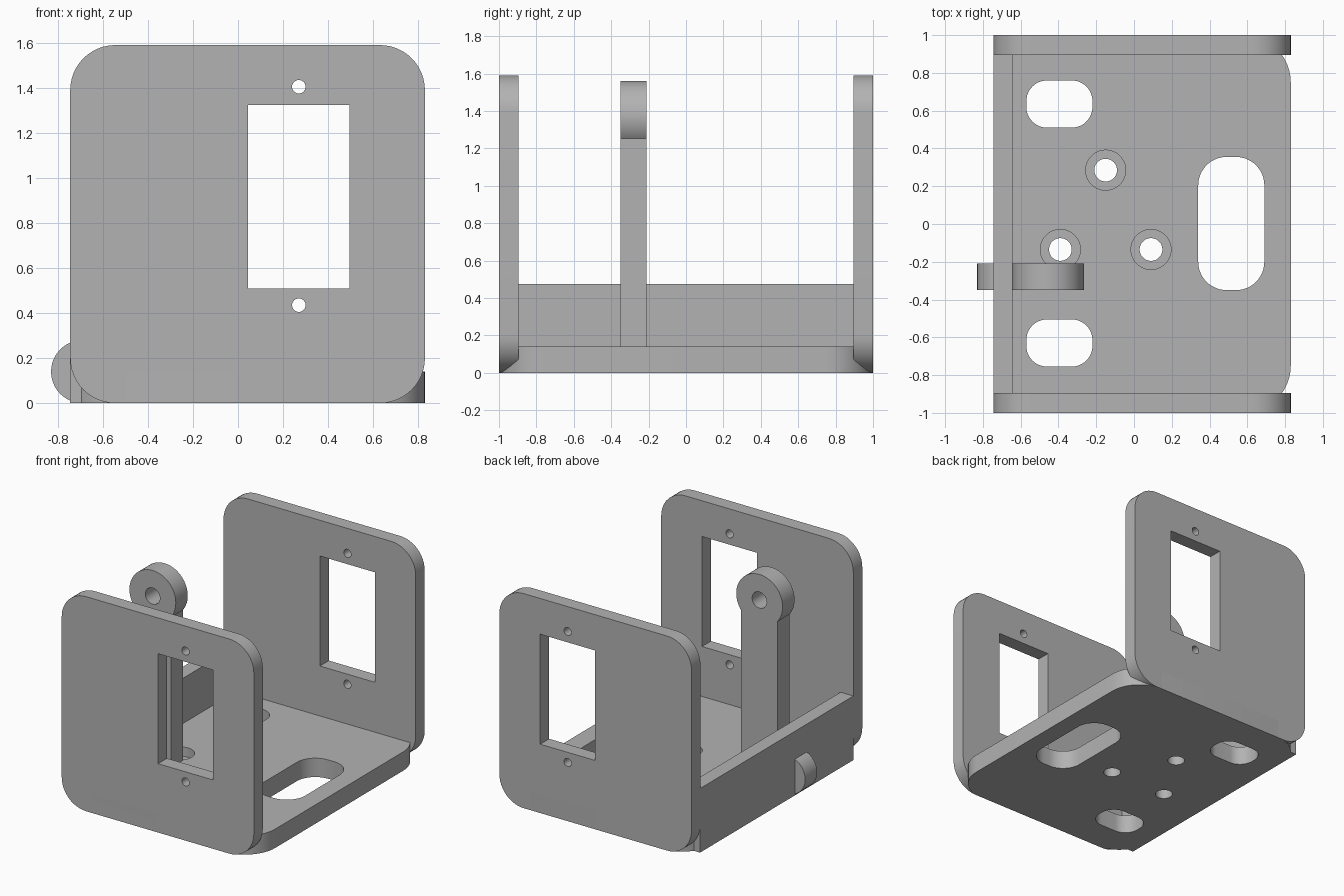
import bpy, bmesh
from math import cos, sin, pi, radians
from mathutils import Matrix

if "Cube" in bpy.data.objects:
    bpy.data.objects.remove(bpy.data.objects["Cube"])

grey = bpy.data.materials.new("light grey plastic")
grey.use_nodes = True
color = (0.45, 0.45, 0.45, 1)
grey.diffuse_color = color
grey.node_tree.nodes["Principled BSDF"].inputs["Base Color"].default_value = color

UPRIGHT = Matrix.Rotation(radians(90), 4, "X")  # maps profile (x, z) with depth along -y


def rounded_rect(x0, x1, y0, y1, r=0, steps=12):
    if r == 0:
        return [(x0, y0), (x1, y0), (x1, y1), (x0, y1)]
    corners = [(x1 - r, y1 - r), (x0 + r, y1 - r), (x0 + r, y0 + r), (x1 - r, y0 + r)]
    return [(cx + r * cos((q + i / steps) * pi / 2), cy + r * sin((q + i / steps) * pi / 2))
            for q, (cx, cy) in enumerate(corners) for i in range(steps + 1)]


def circle(cx, cy, r, steps=48):
    return [(cx + r * cos(2 * pi * i / steps), cy + r * sin(2 * pi * i / steps))
            for i in range(steps)]


def prism(name, outline, low, high, upright=False):
    """Extrude an outline along z, or along y when upright."""
    if upright:
        low, high = -high, -low
    bm = bmesh.new()
    face = bm.faces.new([bm.verts.new((x, y, low)) for x, y in outline])
    grown = bmesh.ops.extrude_face_region(bm, geom=[face])["geom"]
    bmesh.ops.translate(bm, vec=(0, 0, high - low),
                        verts=[v for v in grown if isinstance(v, bmesh.types.BMVert)])
    if upright:
        bm.transform(UPRIGHT)
    bmesh.ops.recalc_face_normals(bm, faces=bm.faces)
    mesh = bpy.data.meshes.new(name)
    bm.to_mesh(mesh)
    bm.free()
    mesh.materials.append(grey)
    ob = bpy.data.objects.new(name, mesh)
    bpy.context.collection.objects.link(ob)
    return ob


def boolean(ob, tools, operation="DIFFERENCE"):
    """Apply booleans and delete the tool objects."""
    for tool in tools:
        mod = ob.modifiers.new("Boolean", "BOOLEAN")
        mod.operation, mod.object, mod.solver = operation, tool, "EXACT"
    bpy.context.view_layer.update()
    graph = bpy.context.evaluated_depsgraph_get()
    mesh = bpy.data.meshes.new_from_object(ob.evaluated_get(graph))
    ob.modifiers.clear()
    ob.data = mesh
    for tool in tools:
        bpy.data.objects.remove(tool)


LEFT, RIGHT, TOP = -0.745, 0.83, 1.59
BASE_TOP = 0.14

# Base plate with slots and counterbored screw holes
base = prism("base_plate", rounded_rect(LEFT, RIGHT, -1, 1, 0.25), 0, BASE_TOP)
cutters = [prism("slot", rounded_rect(0.34, 0.69, -0.35, 0.355, 0.15), -0.1, 0.3)]
for y0, y1 in ((0.51, 0.76), (-0.755, -0.505)):
    cutters.append(prism("slot", rounded_rect(-0.57, -0.22, y0, y1, 0.11), -0.1, 0.3))
for x, y in ((-0.15, 0.285), (-0.39, -0.135), (0.09, -0.135)):
    cutters.append(prism("screw_hole", circle(x, y, 0.06), -0.1, 0.3))
    cutters.append(prism("counterbore", circle(x, y, 0.106), 0.07, 0.3))
boolean(base, cutters)

# Low wall along one side
wall = prism("side_wall", rounded_rect(LEFT, -0.64, -0.9, 0.9), 0, 0.475)

# Front and back plates with a window and two screw holes
plates = []
for name, y0, y1 in (("front_plate", -1, -0.895), ("back_plate", 0.895, 1)):
    plate = prism(name, rounded_rect(LEFT, RIGHT, 0, TOP, 0.2), y0, y1, True)
    cutters = [prism("window", rounded_rect(0.045, 0.495, 0.51, 1.325), y0 - 0.1, y1 + 0.1, True)]
    for z in (0.435, 1.405):
        cutters.append(prism("screw_hole", circle(0.27, z, 0.03, 24), y0 - 0.1, y1 + 0.1, True))
    boolean(plate, cutters)
    plates.append(plate)

# Upright arm with a round, drilled head
ARM = (-0.35, -0.21)
arm = prism("upright_arm", rounded_rect(-0.605, -0.305, 0.08, 1.37), *ARM, True)
boolean(arm, [prism("arm_head", circle(-0.455, 1.37, 0.19, 64), *ARM, True)], "UNION")
boolean(arm, [prism("arm_hole", circle(-0.455, 1.37, 0.06), -0.5, 0, True)])

# Round boss poking through the wall
boss = prism("wall_boss", circle(-0.69, 0.14, 0.14), *ARM, True)

# Smooth the curved sides, keep the edges sharp
parts = [base, wall, *plates, arm, boss]
bpy.ops.object.select_all(action="DESELECT")
for ob in parts:
    ob.select_set(True)
bpy.context.view_layer.objects.active = base
bpy.ops.object.shade_smooth_by_angle(angle=radians(30))
